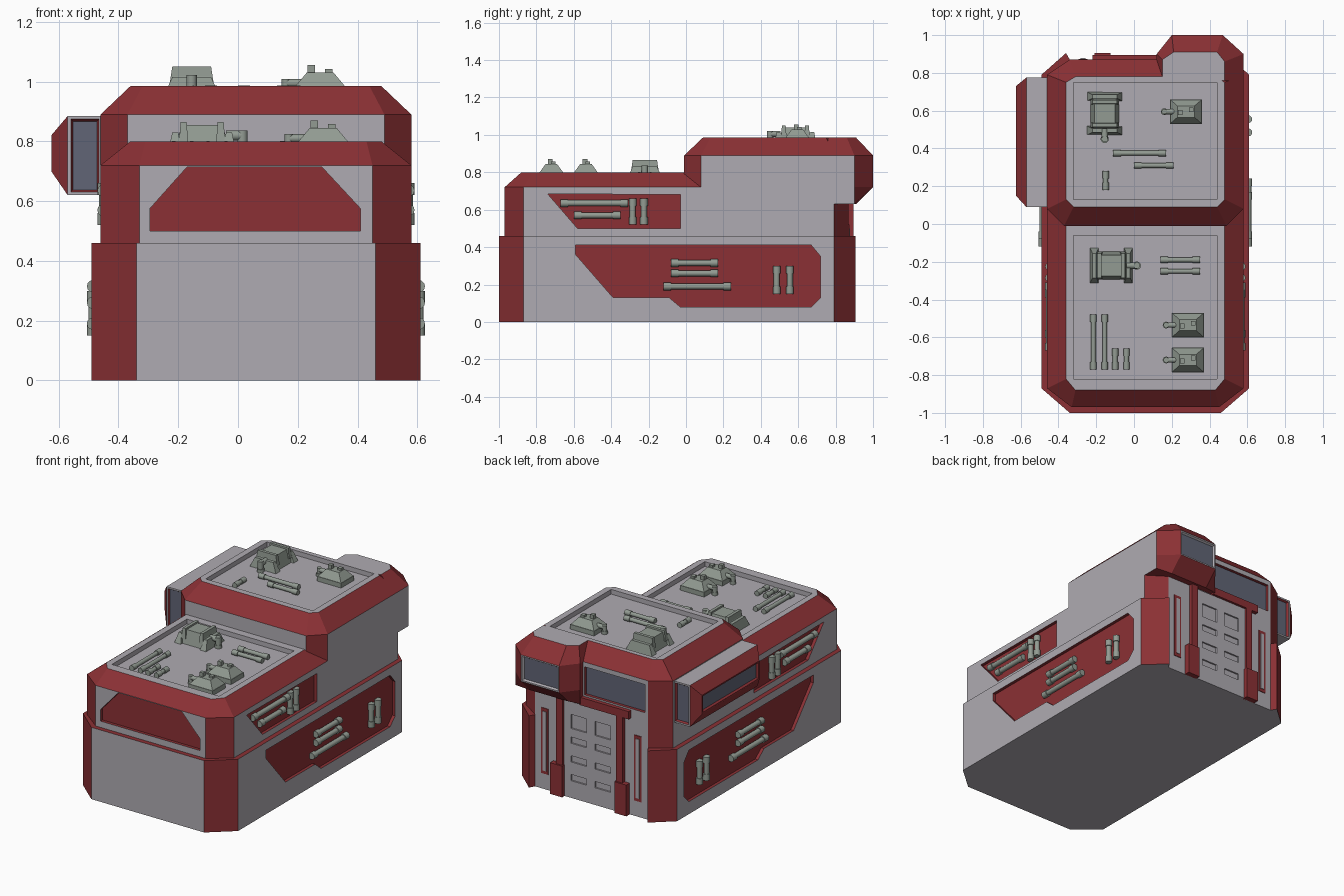
import bpy, bmesh
from mathutils import Vector, Matrix

if "Cube" in bpy.data.objects:
    bpy.data.objects.remove(bpy.data.objects["Cube"])

CX = 0.06                      # centre line of the hull
RED, GREY, GLASS, PIPE = range(4)


def material(name, rgb):
    m = bpy.data.materials.new(name)
    m.use_nodes = True
    m.diffuse_color = (*rgb, 1)
    m.node_tree.nodes["Principled BSDF"].inputs["Base Color"].default_value = (*rgb, 1)
    return m


MATS = [material("dark_red_paint", (0.26, 0.03, 0.035)),
        material("light_grey_paint", (0.43, 0.41, 0.445)),
        material("blue_grey_glass", (0.12, 0.13, 0.18)),
        material("green_grey_metal", (0.29, 0.33, 0.29))]


def finish(name, bm, loc=(0, 0, 0), turn=0):
    me = bpy.data.meshes.new(name)
    bm.to_mesh(me)
    bm.free()
    for m in MATS:
        me.materials.append(m)
    ob = bpy.data.objects.new(name, me)
    ob.location, ob.rotation_euler.z = loc, turn
    bpy.context.collection.objects.link(ob)
    return ob


def skin(bm, rings, rule):
    """Close a stack of equal rings and colour the faces by number or rule."""
    vs = [[bm.verts.new(p) for p in r] for r in rings]
    n = len(vs[0])
    faces = [bm.faces.new(vs[0]), bm.faces.new(vs[-1])]
    for a, b in zip(vs, vs[1:]):
        faces += [bm.faces.new((a[i], a[(i + 1) % n], b[(i + 1) % n], b[i])) for i in range(n)]
    bmesh.ops.recalc_face_normals(bm, faces=faces)
    for f in faces:
        f.material_index = rule(f.normal, f.calc_center_median()) if callable(rule) else rule


def loft(name, rings, rule):
    bm = bmesh.new()
    skin(bm, rings, rule)
    return finish(name, bm)


def prism(name, poly, axis, a, b, rule):
    i = "xyz".index(axis)
    return loft(name, [[(*p[:i], v, *p[i:]) for p in poly] for v in (a, b)], rule)


def rect(a, b, c, d):
    return [(a, c), (b, c), (b, d), (a, d)]


def sym(half, z):
    """Full ring at height z from its right half."""
    return [(CX + x, y, z) for x, y in half] + [(CX - x, y, z) for x, y in reversed(half)]


def cut(target, cutter):
    mod = target.modifiers.new("recess", "BOOLEAN")
    mod.object, mod.operation, mod.solver = cutter, "DIFFERENCE", "EXACT"
    dg = bpy.context.evaluated_depsgraph_get()
    me = bpy.data.meshes.new_from_object(target.evaluated_get(dg))
    target.modifiers.clear()
    target.data = me
    bpy.data.objects.remove(cutter)


def window(ob, test, margin, border, rim):
    bm = bmesh.new()
    bm.from_mesh(ob.data)
    bm.normal_update()
    for f in [f for f in bm.faces if test(f.normal)]:
        for t, d, m in ((margin, 0, border), (0.01, -0.012, rim)):
            for g in bmesh.ops.inset_individual(bm, faces=[f], thickness=t, depth=d)["faces"]:
                if g != f:
                    g.material_index = m
        f.material_index = GLASS
    bm.to_mesh(ob.data)
    bm.free()


def rod(bm, p, q, r, sides=12):
    p, q = Vector(p), Vector(q)
    d = q - p
    mat = Matrix.Translation((p + q) / 2) @ d.to_track_quat("Z", "Y").to_matrix().to_4x4()
    bmesh.ops.create_cone(bm, cap_ends=True, segments=sides, radius1=r, radius2=r,
                          depth=d.length, matrix=mat)


def smooth(bm):
    for f in bm.faces:
        f.smooth, f.material_index = True, PIPE
    for e in bm.edges:
        e.smooth = e.calc_face_angle(0) < 0.6


def pipes(name, ends, r):
    """Straight pipes with a thicker collar at each end."""
    bm = bmesh.new()
    for p, q in ends:
        p, q = Vector(p), Vector(q)
        u = (q - p).normalized() * 0.04
        rod(bm, p, q, r)
        rod(bm, p, p + u, r * 1.3)
        rod(bm, q - u, q, r * 1.3)
    smooth(bm)
    return finish(name, bm)


def square_is_grey(n, c):
    return GREY if max(map(abs, n)) > 0.97 else RED


# Hull: wide base, front block with low roof, raised rear block
base_half = [(0.40, -1), (0.55, -0.87), (0.55, 0.79), (0.42, 0.905), (0.40, 0.87)]
base = loft("lower_body", [sym(base_half, z) for z in (0, 0.46)],
            lambda n, c: RED if n.z > 0.9 or (abs(c.x - CX) < 0.45 and c.y > 0.88) else square_is_grey(n, c))
front_half = [(0.39, -0.97), (0.52, -0.87), (0.52, 0.08)]
front = loft("front_upper_body", [sym(front_half, 0.46), sym(front_half, 0.72),
             sym([(0.37, -0.88), (0.42, -0.82), (0.42, 0.08)], 0.8)], square_is_grey)
rear_half = [(0.43, -0.01), (0.52, 0.08), (0.52, 0.79), (0.40, 0.87)]
rear = loft("rear_upper_body", [sym(rear_half, 0.46), sym(rear_half, 0.89),
            sym([(0.38, 0.09), (0.42, 0.13), (0.42, 0.75), (0.37, 0.78)], 0.985)], square_is_grey)

# Roof wells
cut(front, prism("well", rect(CX - 0.38, CX + 0.38, -0.82, -0.06), "z", 0.77, 0.9, GREY))
cut(rear, prism("well", rect(CX - 0.38, CX + 0.38, 0.13, 0.75), "z", 0.955, 1.1, GREY))

# Recessed red panels and side pipes
low = [(-0.59, 0.41), (-0.59, 0.36), (-0.39, 0.13), (-0.09, 0.13), (-0.03, 0.08),
       (0.67, 0.08), (0.72, 0.13), (0.72, 0.35), (0.67, 0.41)]
high = [(-0.74, 0.685), (-0.58, 0.5), (-0.03, 0.5), (-0.03, 0.68)]
for s, side in ((1, "left"), (-1, "right")):
    cut(base, prism("panel", low, "x", CX + s * 0.53, CX + s * 0.6, RED))
    cut(front, prism("panel", high, "x", CX + s * 0.5, CX + s * 0.6, RED))
    for label, x, rows, cols, span in (
            ("lower", 0.545, [(0.315, -0.08, 0.17), (0.26, -0.08, 0.17), (0.19, -0.12, 0.24)],
             (0.485, 0.555), (0.15, 0.30)),
            ("upper", 0.51, [(0.635, -0.67, -0.31), (0.57, -0.60, -0.35)],
             (-0.285, -0.225), (0.52, 0.66))):
        X = CX + s * x
        ends = [((X, a, z), (X, b, z)) for z, a, b in rows]
        ends += [((X, y, span[0]), (X, y, span[1])) for y in cols]
        pipes(f"{side}_{label}_pipes", ends, 0.016)
nose = [(-0.295, 0.5), (0.41, 0.5), (0.41, 0.575), (0.28, 0.715), (-0.17, 0.715), (-0.295, 0.575)]
cut(front, prism("panel", nose, "y", -0.95, -1.05, RED))

# Rear window
cut(rear, prism("opening", rect(-0.32, 0.11, 0.68, 0.86), "y", 0.85, 0.95,
                lambda n, c: GLASS if abs(n.y) > 0.9 else RED))

# Rear corner cabin overhang
foot = [(0.12, 0.76), (0.58, 0.76), (0.58, 0.90), (0.47, 1.0), (0.20, 1.0), (0.12, 0.90)]
under = [(x, min(y, 0.91)) for x, y in foot]
lid = [(0.15, 0.76), (0.48, 0.76), (0.48, 0.86), (0.44, 0.91), (0.21, 0.91), (0.15, 0.87)]
cabin = loft("rear_cabin", [[(x, y, z) for x, y in pts] for pts, z in
             ((under, 0.63), (foot, 0.72), (foot, 0.89), (lid, 0.985))],
             lambda n, c: GREY if n.x > 0.97 or n.z > 0.97 else RED)
window(cabin, lambda n: n.y > 0.99, 0.012, GREY, GREY)

# Side pod with windows at both ends and outside
pod = loft("side_pod", [[(x, y, z) for y, z in rect(*r)] for x, r in (
    (-0.455, (0.09, 0.775, 0.62, 0.885)), (-0.57, (0.09, 0.775, 0.62, 0.885)),
    (-0.625, (0.15, 0.73, 0.70, 0.82)))],
    lambda n, c: RED if abs(n.x) > 0.3 else GREY)
window(pod, lambda n: abs(n.y) > 0.99, 0.015, GREY, RED)
window(pod, lambda n: n.x < -0.99, 0.012, RED, RED)

# Rear door, pillars and slots
door = prism("rear_door", rect(CX - 0.19, CX + 0.19, 0.0, 0.62), "y", 0.86, 0.88, GREY)
for x in (CX - 0.085, CX + 0.085):
    for z, h in ((0.49, 0.045), (0.37, 0.02), (0.25, 0.02), (0.13, 0.02)):
        cut(door, prism("hatch", rect(x - 0.055, x + 0.055, z - h, z + h), "y", 0.87, 0.9, GREY))
prism("door_lintel", rect(-0.22, 0.13, 0.62, 0.67), "y", 0.86, 0.895, RED)
for s, side in ((1, "left"), (-1, "right")):
    def bar(name, a, b, z0, z1, y):
        prism(f"{side}_{name}", rect(*sorted((CX + s * a, CX + s * b)), z0, z1), "y", 0.86, y, RED)
    bar("pillar", 0.19, 0.235, 0, 0.63, 0.895)
    bar("pillar_foot", 0.185, 0.27, 0, 0.20, 0.905)
    bar("slot", 0.305, 0.355, 0.10, 0.52, 0.874)
    prism(f"{side}_slot_strip", rect(CX + s * 0.33 - 0.012, CX + s * 0.33 + 0.012, 0.12, 0.50),
          "y", 0.86, 0.878, GREY)

# Roof pipes
F, R = 0.785, 0.97
pipes("front_roof_pipes",
      [((x, -0.77, F), (x, -0.48, F)) for x in (-0.215, -0.155)]
      + [((x, -0.77, F), (x, -0.66, F)) for x in (-0.10, -0.04)]
      + [((0.14, y, F), (0.35, y, F)) for y in (-0.19, -0.25)], 0.013)
pipes("rear_roof_pipes", [((-0.11, 0.375, R), (0.17, 0.375, R)), ((0, 0.31, R), (0.21, 0.31, R)),
                          ((-0.15, 0.18, R), (-0.15, 0.28, R))], 0.013)


def frustum(bm, x, y, w, d, top_w, top_d, z0, z1):
    skin(bm, [[(x + i * a / 2, y + j * b / 2, z) for i, j in rect(-1, 1, -1, 1)]
              for a, b, z in ((w, d, z0), (top_w, top_d, z1))], PIPE)


def elbow(bm, x0, x1, z, r):
    """Pipe leaving a unit sideways and bending down to the roof."""
    rod(bm, (x0, 0, z), (x1, 0, z), r)
    rod(bm, (x1, 0, z + r), (x1, 0, 0), r)
    rod(bm, (x1, 0, 0.02), (x1, 0, 0), r * 1.3)


# Large scoop units
for name, loc, turn in (("front_scoop_unit", (-0.12, -0.22, 0.77), 0),
                        ("rear_scoop_unit", (-0.155, 0.585, 0.955), -1.5708)):
    bm = bmesh.new()
    elbow(bm, 0.08, 0.135, 0.05, 0.017)
    smooth(bm)
    frustum(bm, 0, 0, 0.20, 0.15, 0.13, 0.11, 0, 0.085)
    for s in (-1, 1):
        frustum(bm, s * 0.09, 0, 0.045, 0.185, 0.02, 0.13, 0, 0.06)
        frustum(bm, s * 0.062, 0, 0.03, 0.15, 0.02, 0.13, 0.03, 0.095)
    finish(name, bm, loc, turn)

# Small vent units
for i, (x, y, z) in enumerate(((0.285, -0.535, 0.77), (0.285, -0.72, 0.77), (0.275, 0.595, 0.955))):
    bm = bmesh.new()
    elbow(bm, -0.06, -0.115, 0.04, 0.014)
    smooth(bm)
    frustum(bm, 0, 0, 0.17, 0.13, 0.17, 0.13, 0, 0.03)
    frustum(bm, 0, 0, 0.165, 0.125, 0.09, 0.06, 0.03, 0.075)
    frustum(bm, -0.03, -0.005, 0.025, 0.025, 0.025, 0.025, 0.07, 0.1)
    frustum(bm, 0.028, 0.01, 0.025, 0.025, 0.025, 0.025, 0.07, 0.088)
    finish(f"vent_unit_{i + 1}", bm, (x, y, z))
